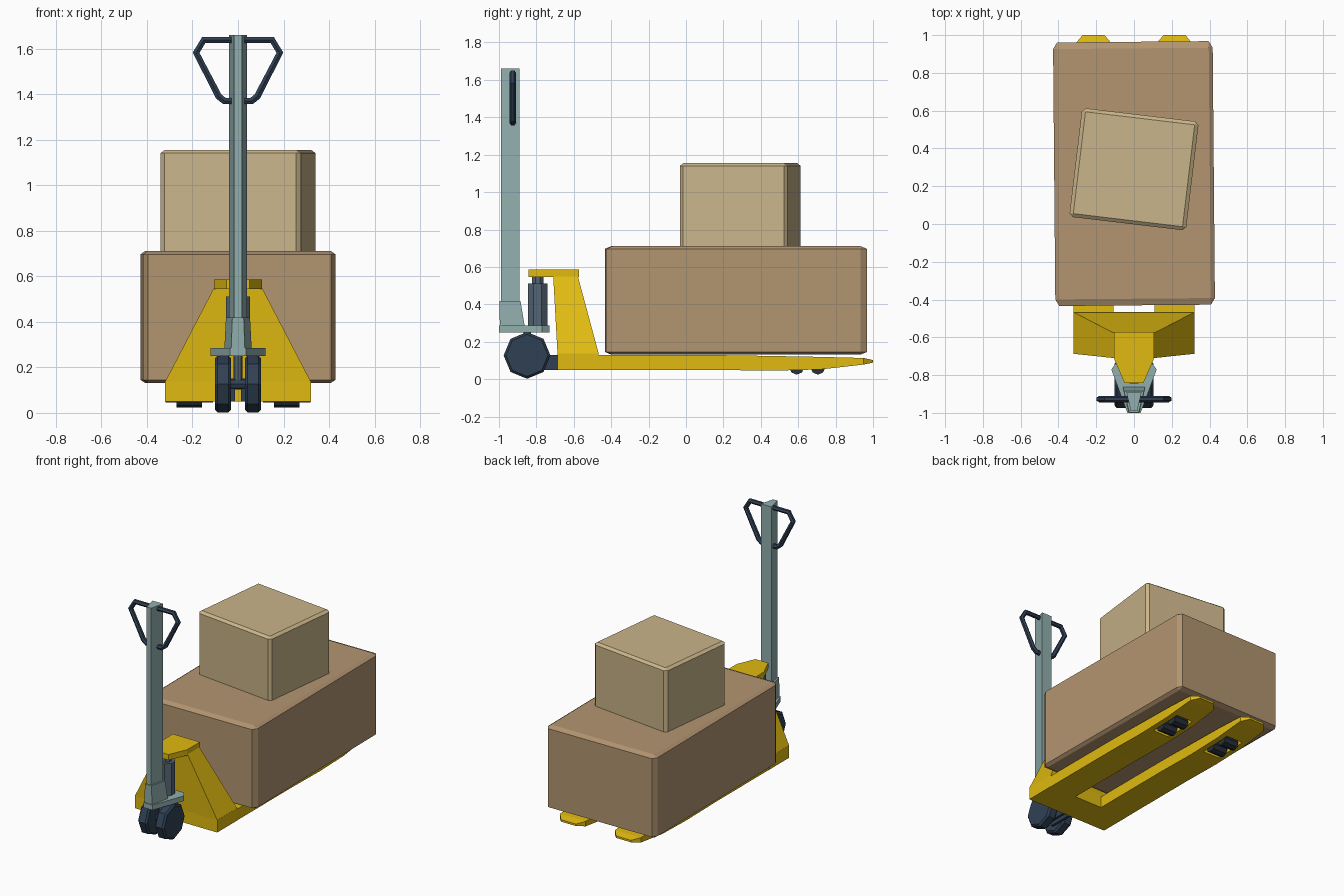
import bpy, bmesh, math
from mathutils import Matrix

if "Cube" in bpy.data.objects:
    bpy.data.objects.remove(bpy.data.objects["Cube"])


def material(name, r, g, b):
    m = bpy.data.materials.new(name)
    lin = [(c / 255 / 12.92) if c < 10 else ((c / 255 + 0.055) / 1.055) ** 2.4 for c in (r, g, b)]
    m.diffuse_color = (*lin, 1)
    m.use_nodes = True
    m.node_tree.nodes["Principled BSDF"].inputs["Base Color"].default_value = m.diffuse_color
    return m


YELLOW = material("yellow paint", 224, 186, 16)
TEAL = material("grey teal metal", 145, 175, 173)
NAVY = material("dark navy rubber", 48, 64, 84)
SLATE = material("slate steel", 86, 102, 116)
BLACK = material("dark roller", 40, 48, 58)
BROWN = material("brown cardboard", 179, 149, 113)
TAN = material("tan cardboard", 202, 181, 138)


def finish(name, bm, mat):
    bmesh.ops.recalc_face_normals(bm, faces=bm.faces)
    me = bpy.data.meshes.new(name)
    bm.to_mesh(me)
    bm.free()
    me.materials.append(mat)
    ob = bpy.data.objects.new(name, me)
    bpy.context.collection.objects.link(ob)
    return ob


def loft(name, rings, mat):
    """Skin a closed solid through rings with equal point counts."""
    bm = bmesh.new()
    vs = [[bm.verts.new(p) for p in r] for r in rings]
    n = len(rings[0])
    for a, b in zip(vs, vs[1:]):
        for i in range(n):
            j = (i + 1) % n
            bm.faces.new((a[i], a[j], b[j], b[i]))
    bm.faces.new(vs[0])
    bm.faces.new(vs[-1])
    return finish(name, bm, mat)


def prism(name, outline, z0, z1, mat):
    return loft(name, [[(x, y, z) for x, y in outline] for z in (z0, z1)], mat)


def block(name, x0, x1, y0, y1, z0, z1, mat):
    return prism(name, [(x0, y0), (x1, y0), (x1, y1), (x0, y1)], z0, z1, mat)


def quad(x0, x1, y0, y1, z):
    """Ring with half width x0 at y0 and x1 at y1."""
    return [(-x0, y0, z), (x0, y0, z), (x1, y1, z), (-x1, y1, z)]


def cylinder(name, center, r, length, sides, mat, axis="Z", turn=0.0, bevel=0.0):
    bm = bmesh.new()
    bmesh.ops.create_cone(bm, cap_ends=True, segments=sides, radius1=r, radius2=r, depth=length,
                          matrix=Matrix.Rotation(turn, 4, "Z"))
    if bevel:
        rims = [e for e in bm.edges if abs(e.verts[0].co.z - e.verts[1].co.z) < 1e-4]
        bmesh.ops.bevel(bm, geom=rims, offset=bevel, segments=1, affect="EDGES")
    rot = Matrix.Rotation(math.pi / 2, 4, "Y") if axis == "X" else Matrix.Identity(4)
    bmesh.ops.transform(bm, matrix=Matrix.Translation(center) @ rot, verts=bm.verts)
    return finish(name, bm, mat)


def carton(name, center, size, bevel, angle, mat):
    """Cube with chamfers, stretched to size like a carton."""
    bm = bmesh.new()
    bmesh.ops.create_cube(bm, size=1)
    bmesh.ops.bevel(bm, geom=bm.edges[:], offset=bevel, segments=1, affect="EDGES")
    m = Matrix.Translation(center) @ Matrix.Rotation(math.radians(angle), 4, "Z") @ Matrix.Diagonal((*size, 1))
    bmesh.ops.transform(bm, matrix=m, verts=bm.verts)
    return finish(name, bm, mat)


# Cargo
carton("large_box", (0, 0.267, 0.421), (0.845, 1.395, 0.58), 0.025, 0.5, BROWN)
carton("small_box", (0, 0.29, 0.925), (0.622, 0.58, 0.46), 0.032, -6.8, TAN)

# Chassis: cross slab, tapered body and pump top plate
block("chassis_slab", -0.32, 0.32, -0.687, -0.467, 0.05, 0.138, YELLOW)
loft("chassis_body", [quad(0.32, 0.32, -0.687, -0.467, 0.137),
                      quad(0.105, 0.105, -0.71, -0.578, 0.55)], YELLOW)
prism("top_plate", [(-0.105, -0.573), (-0.105, -0.715), (-0.05, -0.842),
                    (0.05, -0.842), (0.105, -0.715), (0.105, -0.573)], 0.545, 0.585, YELLOW)

# Forks with roller wells: y, half width, bottom z, top z
STATIONS = [(-0.47, 0.105, 0.05, 0.13), (0.14, 0.105, 0.05, 0.129), (0.45, 0.105, 0.045, 0.124),
            (0.72, 0.105, 0.052, 0.119), (0.95, 0.1, 0.078, 0.113), (1.0, 0.058, 0.088, 0.102)]
for side, s in (("left", -1), ("right", 1)):
    cx = 0.214 * s
    fork = loft(f"{side}_fork", [[(cx - w, y, b), (cx + w, y, b), (cx + w, y, t), (cx - w, y, t)]
                                 for y, w, b, t in STATIONS], YELLOW)
    well = block(f"{side}_well_cutter", cx - 0.065, cx + 0.065, 0.53, 0.77, 0.0, 0.09, YELLOW)
    well.hide_render = True
    well.hide_viewport = True
    cut = fork.modifiers.new("well", "BOOLEAN")
    cut.operation = "DIFFERENCE"
    cut.solver = "EXACT"
    cut.object = well
    for i, y in enumerate((0.592, 0.705)):
        cylinder(f"{side}_roller_{i + 1}", (cx, y, 0.064), 0.04, 0.11, 8, BLACK, "X")
    # Steering wheels and their link to the chassis
    cylinder(f"{side}_steer_wheel", (0.066 * s, -0.85, 0.127), 0.125, 0.072, 8, NAVY, "X", 0, 0.012)
    block(f"{side}_wheel_link", 0.023 * s - 0.009, 0.023 * s + 0.009, -0.86, -0.68, 0.05, 0.13, NAVY)
cylinder("wheel_axle", (0, -0.85, 0.127), 0.025, 0.15, 8, NAVY, "X")

# Steering head: swivel plate, stem, bracket and pole
prism("swivel_plate", [(-0.035, -1.0), (0.035, -1.0), (0.12, -0.77), (0.09, -0.73),
                       (-0.09, -0.73), (-0.12, -0.77)], 0.25, 0.286, TEAL)
cylinder("swivel_stem", (0, -0.85, 0.19), 0.02, 0.13, 8, SLATE)
loft("pole_bracket", [quad(0.03, 0.06, -0.995, -0.862, 0.28),
                      quad(0.025, 0.053, -0.998, -0.885, 0.418)], TEAL)
loft("pole", [quad(0.017, 0.04, -0.99, -0.89, 0.41),
              quad(0.017, 0.04, -0.99, -0.89, 1.66)], TEAL)

# Hydraulic pump
cylinder("pump_cylinder", (0, -0.793, 0.397), 0.056, 0.23, 8, SLATE, "Z", math.pi / 8)
cylinder("pump_rod", (0, -0.793, 0.53), 0.033, 0.05, 8, SLATE, "Z", math.pi / 8)

# Handle loop
half = [(0.15, 1.638), (0.184, 1.582), (0.085, 1.39), (0.06, 1.37)]
points = half + [(-x, z) for x, z in reversed(half)]
curve = bpy.data.curves.new("handle_loop", "CURVE")
curve.dimensions = "3D"
curve.bevel_depth = 0.017
curve.bevel_resolution = 1
sp = curve.splines.new("POLY")
sp.points.add(len(points) - 1)
for p, (x, z) in zip(sp.points, points):
    p.co = (x, -0.927, z, 1)
sp.use_cyclic_u = True
sp.use_smooth = False
curve.materials.append(NAVY)
bpy.context.collection.objects.link(bpy.data.objects.new("handle_loop", curve))
